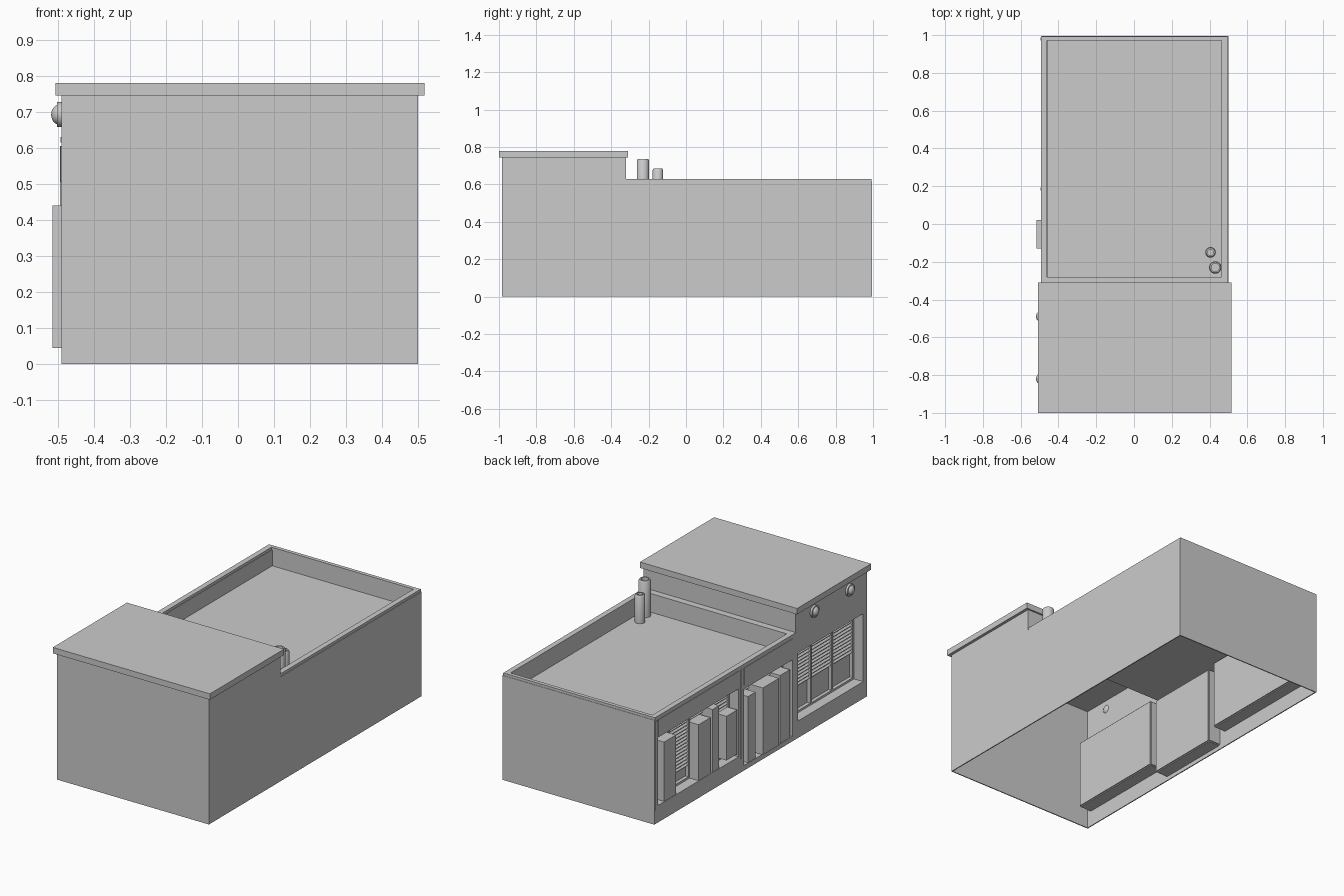
import bpy
import math

if "Cube" in bpy.data.objects:
    bpy.data.objects.remove(bpy.data.objects["Cube"], do_unlink=True)

grey = bpy.data.materials.new("plain_grey")
grey.use_nodes = True
grey.diffuse_color = (0.6, 0.6, 0.6, 1)
grey.node_tree.nodes["Principled BSDF"].inputs["Base Color"].default_value = (0.6, 0.6, 0.6, 1)


def finish(name):
    obj = bpy.context.object
    obj.name = name
    obj.data.materials.append(grey)
    return obj


def box(name, x, y, z, tilt=0):
    """Box from (min, max) pairs, optionally tilted about y."""
    spans = (x, y, z)
    bpy.ops.mesh.primitive_cube_add(size=1, location=[sum(s) / 2 for s in spans],
                                    rotation=(0, tilt, 0))
    obj = finish(name)
    obj.scale = [s[1] - s[0] for s in spans]
    return obj


def smooth(obj):
    bpy.ops.object.shade_smooth_by_angle(angle=math.radians(40))
    return obj


WEST, EAST = -0.49, 0.5
FRONT, STEP, BACK = -0.985, -0.32, 0.995
LOW, HIGH, DECK = 0.615, 0.75, 0.52
SKIN = 0.006
RECESS = WEST + 0.08

# Outer walls, open underneath
box("front_wall", (WEST, EAST), (FRONT, FRONT + SKIN), (0, HIGH))
box("back_wall", (WEST, EAST), (BACK - SKIN, BACK), (0, LOW))
box("tall_side_wall", (EAST - SKIN, EAST), (FRONT, STEP), (0, HIGH))
box("low_side_wall", (EAST - SKIN, EAST), (STEP, BACK), (0, LOW))
box("step_wall", (WEST, EAST), (STEP - SKIN, STEP), (DECK, HIGH))

# Roofs
box("tall_roof_slab", (-0.507, 0.517), (-1, -0.31), (0.745, 0.78))
box("low_roof_deck", (WEST, EAST), (STEP, BACK), (DECK - 0.01, DECK))

# Parapet and its projecting coping
for label, x0, x1, y0, y1, z0, z1 in (
        ("parapet", WEST, EAST, STEP, BACK, DECK, LOW),
        ("coping", WEST - 0.003, EAST - 0.004, STEP, BACK - 0.002, LOW, 0.63)):
    rim = 0.032
    box(label + "_left", (x1 - rim, x1), (y0, y1), (z0, z1))
    box(label + "_right", (x0, x0 + rim), (y0, y1), (z0, z1))
    box(label + "_back", (x0, x1), (y1 - rim + 0.01, y1), (z0, z1))
    box(label + "_front", (x0, x1), (y0, y0 + 0.04), (z0, z1))


def facade_bay(name, y, opening_y, opening_z, top):
    """Wall panel with a recessed window opening."""
    face = (WEST, WEST + SKIN)
    (a, b), (lo, hi) = opening_y, opening_z
    box(name + "_wall_below", face, y, (0, lo))
    box(name + "_wall_above", face, y, (hi, top))
    box(name + "_wall_front_pier", face, (y[0], a), (lo, hi))
    box(name + "_wall_back_pier", face, (b, y[1]), (lo, hi))
    depth = (WEST, RECESS)
    box(name + "_sill", depth, opening_y, (lo - SKIN, lo))
    box(name + "_lintel", depth, opening_y, (hi, hi + SKIN))
    box(name + "_front_jamb", depth, (a - SKIN, a), (lo, hi))
    box(name + "_back_jamb", depth, (b, b + SKIN), (lo, hi))
    box(name + "_pane", (RECESS, RECESS + SKIN), opening_y, opening_z)


def window_fittings(name, opening_y, opening_z, panes, blind_bottom):
    """Frame bars and slatted blinds inside an opening."""
    (a, b), (lo, hi) = opening_y, opening_z
    bar = 0.012
    bars = (RECESS - 0.02, RECESS)
    for i in range(panes + 1):
        mid = a + bar / 2 + (b - a - bar) * i / panes
        box(name + "_mullion", bars, (mid - bar / 2, mid + bar / 2), opening_z)
    for z in (lo, hi - bar):
        box(name + "_rail", bars, (a, b), (z, z + bar))
    count = int((hi - blind_bottom) / 0.02)
    for i in range(count):
        z = hi - 0.02 * (i + 1)
        box(name + "_blind_slat", (RECESS - 0.016, RECESS - 0.002), (a + bar, b - bar),
            (z, z + 0.004), tilt=-0.7)


bays = (
    ("tall_window", (FRONT, STEP), (-0.95, -0.345), (0.10, 0.50), HIGH, 3, 0.26),
    ("shopfront", (STEP, 0.18), (-0.29, 0.16), (0.03, 0.48), LOW, 3, 0.34),
    ("long_window", (0.18, BACK), (0.21, 0.96), (0.10, 0.50), LOW, 4, 0.16),
)
for name, y, oy, oz, top, panes, blind in bays:
    facade_bay(name, y, oy, oz, top)
    window_fittings(name, oy, oz, panes, blind)

# Thin fascia plates and pilasters on the low facade
box("shopfront_fascia", (WEST - 0.003, WEST), (-0.29, 0.16), (0.505, 0.605))
box("long_fascia", (WEST - 0.003, WEST), (0.21, 0.96), (0.505, 0.605))
for y in (0.185, 0.98):
    box("pilaster", (WEST - 0.004, WEST), (y - 0.008, y + 0.008), (0.08, 0.605))

# Display boxes standing in the openings
for y0, y1, z0, z1 in ((0.79, 0.90, 0.10, 0.45), (0.47, 0.58, 0.10, 0.43),
                       (0.39, 0.45, 0.10, 0.47), (0.22, 0.32, 0.12, 0.38),
                       (0.05, 0.12, 0.03, 0.42), (-0.27, -0.18, 0.03, 0.43)):
    box("display_box", (WEST + 0.002, RECESS), (y0, y1), (z0, z1))
box("projecting_display_box", (-0.515, RECESS), (-0.13, 0.02), (0.045, 0.44))

# Round wall lamps: collar and dome
for y in (-0.49, -0.82):
    bpy.ops.mesh.primitive_cylinder_add(vertices=24, radius=0.035, depth=0.014,
                                        location=(WEST - 0.005, y, 0.692),
                                        rotation=(0, math.pi / 2, 0))
    smooth(finish("lamp_collar"))
    bpy.ops.mesh.primitive_uv_sphere_add(segments=24, ring_count=12, radius=0.028,
                                         location=(WEST - 0.006, y, 0.692))
    smooth(finish("lamp_dome")).scale.x = 0.8


def flue(name, x, y, radius, top):
    """Hollow pipe made by spinning its wall section."""
    section = ((radius, DECK), (radius, top - 0.008), (radius - 0.005, top),
               (radius - 0.012, top), (radius - 0.012, top - 0.04), (0.001, top - 0.04))
    sides = 20
    verts = [(r * math.cos(math.tau * i / sides), r * math.sin(math.tau * i / sides), z)
             for i in range(sides) for r, z in section]
    n = len(section)
    faces = [(i * n + k, (i + 1) % sides * n + k, (i + 1) % sides * n + k + 1, i * n + k + 1)
             for i in range(sides) for k in range(n - 1)]
    mesh = bpy.data.meshes.new(name)
    mesh.from_pydata(verts, [], faces)
    obj = bpy.data.objects.new(name, mesh)
    obj.location = (x, y, 0)
    bpy.context.collection.objects.link(obj)
    bpy.ops.object.select_all(action="DESELECT")
    obj.select_set(True)
    bpy.context.view_layer.objects.active = obj
    smooth(finish(name))


# Roof flues
flue("tall_flue", 0.43, -0.23, 0.033, 0.735)
flue("short_flue", 0.405, -0.15, 0.028, 0.685)
